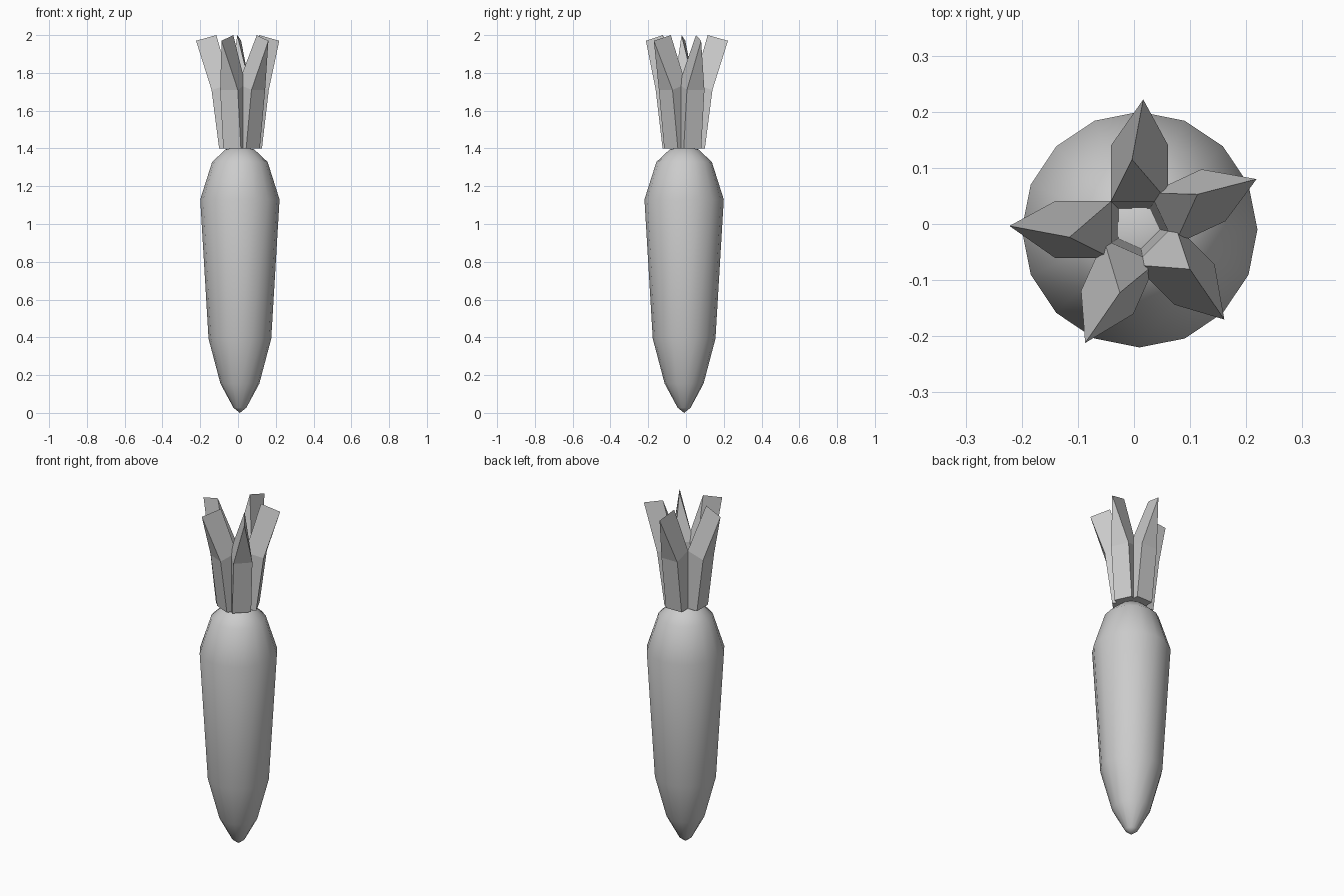
import bpy, bmesh, math
from mathutils import Vector

if "Cube" in bpy.data.objects:
    bpy.data.objects.remove(bpy.data.objects["Cube"])

CENTRE = Vector((0.01, -0.01, 0))

grey = bpy.data.materials.new("plain grey")
grey.diffuse_color = (0.6, 0.6, 0.6, 1)
grey.use_nodes = True
grey.node_tree.nodes["Principled BSDF"].inputs["Base Color"].default_value = grey.diffuse_color


def make_object(name, bm):
    bmesh.ops.recalc_face_normals(bm, faces=bm.faces)
    mesh = bpy.data.meshes.new(name)
    bm.to_mesh(mesh)
    bm.free()
    mesh.materials.append(grey)
    obj = bpy.data.objects.new(name, mesh)
    bpy.context.collection.objects.link(obj)
    return obj


# Root: 16-sided turned profile (radius, height)
PROFILE = [(0.034, 0.027), (0.103, 0.155), (0.166, 0.393),
           (0.21, 1.13), (0.147, 1.328), (0.076, 1.395)]
SIDES = 16
bm = bmesh.new()
rings = []
for r, z in PROFILE:
    rings.append([bm.verts.new(CENTRE + Vector((
        r * math.cos(math.tau * i / SIDES), r * math.sin(math.tau * i / SIDES), z)))
        for i in range(SIDES)])
for low, high in zip(rings, rings[1:]):
    for i in range(SIDES):
        j = (i + 1) % SIDES
        bm.faces.new((low[i], low[j], high[j], high[i]))
for ring, z in ((rings[0], 0.0), (rings[-1], 1.41)):
    pole = bm.verts.new(CENTRE + Vector((0, 0, z)))
    for i in range(SIDES):
        bm.faces.new((ring[i], ring[(i + 1) % SIDES], pole))
root = make_object("root", bm)
for poly in root.data.polygons:
    poly.use_smooth = True


# Leaf stalk: box that leans outward, then narrows to a slightly twisted top edge
def leaf(name, degrees, inset):
    a = math.radians(degrees)
    out = Vector((math.cos(a), math.sin(a), 0))
    side = Vector((-math.sin(a), math.cos(a), 0))
    bm = bmesh.new()

    def vert(r, t, z):
        return bm.verts.new(CENTRE + out * (r - inset) + side * t + Vector((0, 0, z)))

    w = 0.051
    base = [vert(0.038, -w, 1.4), vert(0.11, -w, 1.4), vert(0.11, w, 1.4), vert(0.038, w, 1.4)]
    mid = [vert(0.05, -w, 1.74), vert(0.15, -w, 1.71), vert(0.15, w, 1.71), vert(0.05, w, 1.74)]
    tip_in, tip_out = vert(0.125, 0.0135, 2.0), vert(0.232, -0.0065, 1.97)
    bm.faces.new(base)
    for i in range(4):
        j = (i + 1) % 4
        bm.faces.new((base[i], base[j], mid[j], mid[i]))
    bm.faces.new((mid[0], mid[1], tip_out, tip_in))
    bm.faces.new((mid[1], mid[2], tip_out))
    bm.faces.new((mid[2], mid[3], tip_in, tip_out))
    bm.faces.new((mid[3], mid[0], tip_in))
    make_object(name, bm)


for n, (deg, inset) in enumerate([(25, 0.005), (90, 0), (180, 0), (246, 0.008), (315, 0.012)]):
    leaf(f"leaf_{n + 1}", deg, inset)
